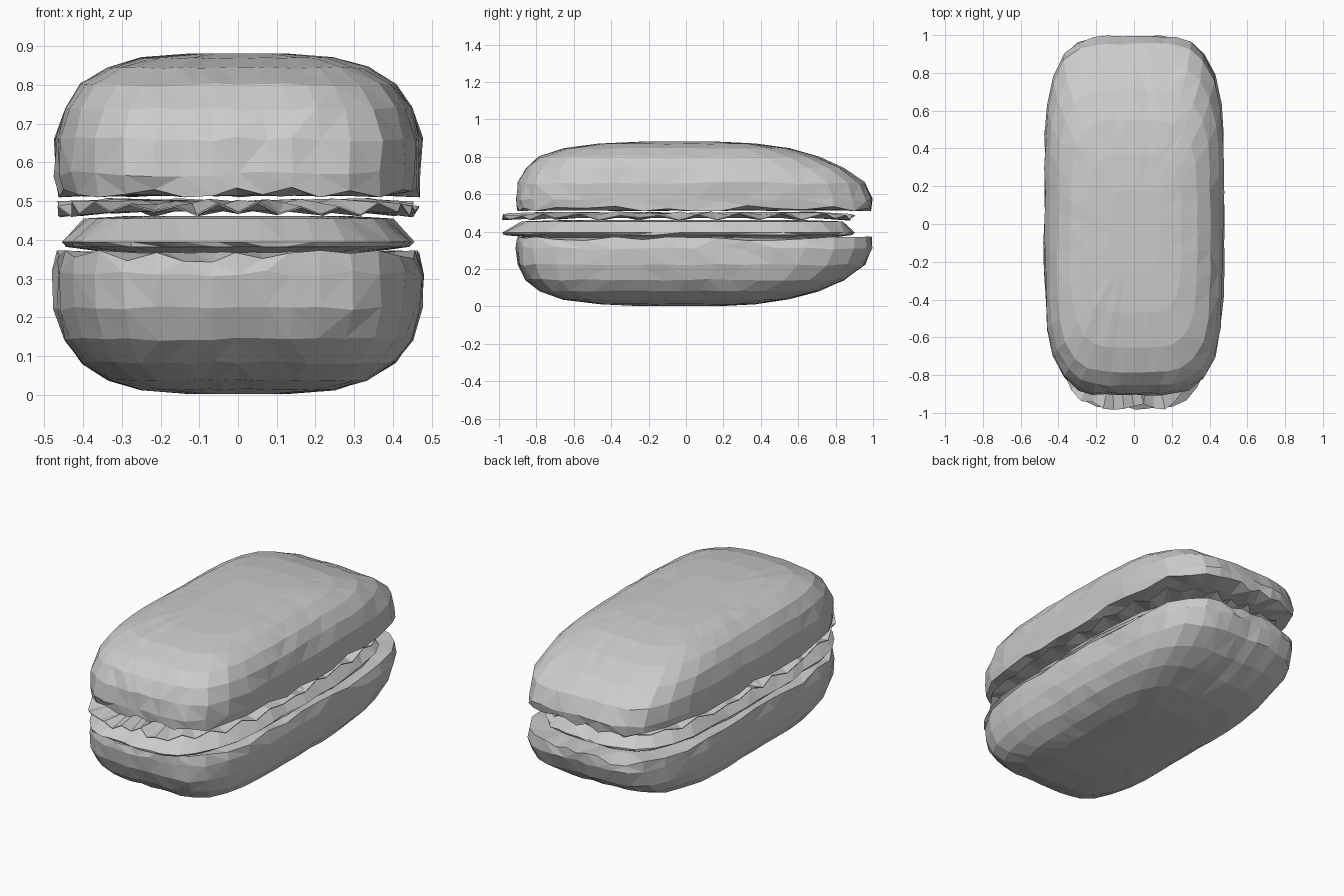
import bpy, bmesh, math, random

if "Cube" in bpy.data.objects:
    bpy.data.objects.remove(bpy.data.objects["Cube"])

random.seed(4)
SEG = 44


def outline(hw, yf, yb, n, seg=SEG):
    # rounded-rectangle ring, from front limit yf to back limit yb
    cy, hl = (yf + yb) / 2, (yb - yf) / 2
    pts = []
    for i in range(seg):
        a = 2 * math.pi * i / seg
        c, s = math.cos(a), math.sin(a)
        r = (abs(c) ** n + abs(s) ** n) ** (-1 / n)
        pts.append((hw * r * c, cy + hl * r * s))
    return pts


def loft(name, rings):
    # joins rings of 3D points, closing both ends with a fan
    bm = bmesh.new()
    loops = [[bm.verts.new(p) for p in ring] for ring in rings]
    for a, b in zip(loops, loops[1:]):
        for i in range(len(a)):
            j = (i + 1) % len(a)
            bm.faces.new((a[i], a[j], b[j], b[i]))
    for loop in (loops[0], loops[-1]):
        k = len(loop)
        mid = bm.verts.new([sum(v.co[d] for v in loop) / k for d in range(3)])
        for i in range(k):
            bm.faces.new((loop[i], loop[(i + 1) % k], mid))
    bmesh.ops.triangulate(bm, faces=bm.faces[:])
    bmesh.ops.recalc_face_normals(bm, faces=bm.faces[:])
    me = bpy.data.meshes.new(name)
    bm.to_mesh(me)
    bm.free()
    ob = bpy.data.objects.new(name, me)
    bpy.context.collection.objects.link(ob)
    return ob


# Bun half: (height, half width, front y, back y, roughness)
BUN = [(0.515, 0.40, -0.80, 0.88, 0.003), (0.510, 0.465, -0.90, 0.99, 0.006),
       (0.57, 0.473, -0.91, 0.992, 0.008), (0.66, 0.472, -0.895, 0.955, 0.006),
       (0.74, 0.448, -0.855, 0.845, 0.005), (0.80, 0.405, -0.785, 0.71, 0.004),
       (0.845, 0.335, -0.655, 0.55, 0.003), (0.87, 0.25, -0.47, 0.37, 0.002),
       (0.881, 0.13, -0.25, 0.18, 0.0)]


def bun_rings(flip):
    rings = []
    for k, (z, hw, yf, yb, j) in enumerate(BUN):
        ring = []
        for i, (x, y) in enumerate(outline(hw, yf, yb, 4.2)):
            # uneven torn rim
            dz = max(0, random.uniform(-0.015, 0.03)) if k == 1 else random.uniform(-j, j)
            zz = z + dz
            ring.append((x + random.uniform(-j, j), y + random.uniform(-j, j),
                         0.883 - zz if flip else zz))
        rings.append(ring)
    return rings


loft("top_bun", bun_rings(False))
loft("bottom_bun", bun_rings(True))

# Filling slab with a sharp lower lip and sloping sides
slab = []
for z, hw, yf, yb, j in [(0.368, 0.34, -0.82, 0.78, 0.004), (0.382, 0.435, -0.965, 0.89, 0.012),
                         (0.395, 0.445, -0.975, 0.895, 0.012), (0.455, 0.39, -0.87, 0.83, 0.012),
                         (0.462, 0.28, -0.65, 0.62, 0.004)]:
    slab.append([(x + random.uniform(-j, j), y + random.uniform(-j, j), z)
                 for x, y in outline(hw, yf, yb, 3.6)])
loft("meat_slice", slab)

# Ruffled lettuce: a thin sheet whose edge waves up and down
lettuce = [[], [], [], []]
shape = [outline(hw, yf, yb, 3.8, 56) for hw, yf, yb in
         [(0.34, -0.76, 0.70), (0.45, -0.945, 0.87)]]
for i in range(56):
    wave = 0.012 * (1 if i % 2 else -1) + random.uniform(-0.008, 0.008)
    out = 1 + random.uniform(-0.035, 0.045)
    xi, yi = shape[0][i]
    xo, yo = shape[1][i]
    lettuce[0].append((xi, yi, 0.474))
    lettuce[1].append((xo * out, yo * out, 0.478 + wave))
    lettuce[2].append((xo * out, yo * out, 0.482 + wave))
    lettuce[3].append((xi, yi, 0.498 - wave * 0.5))
loft("lettuce", lettuce)
